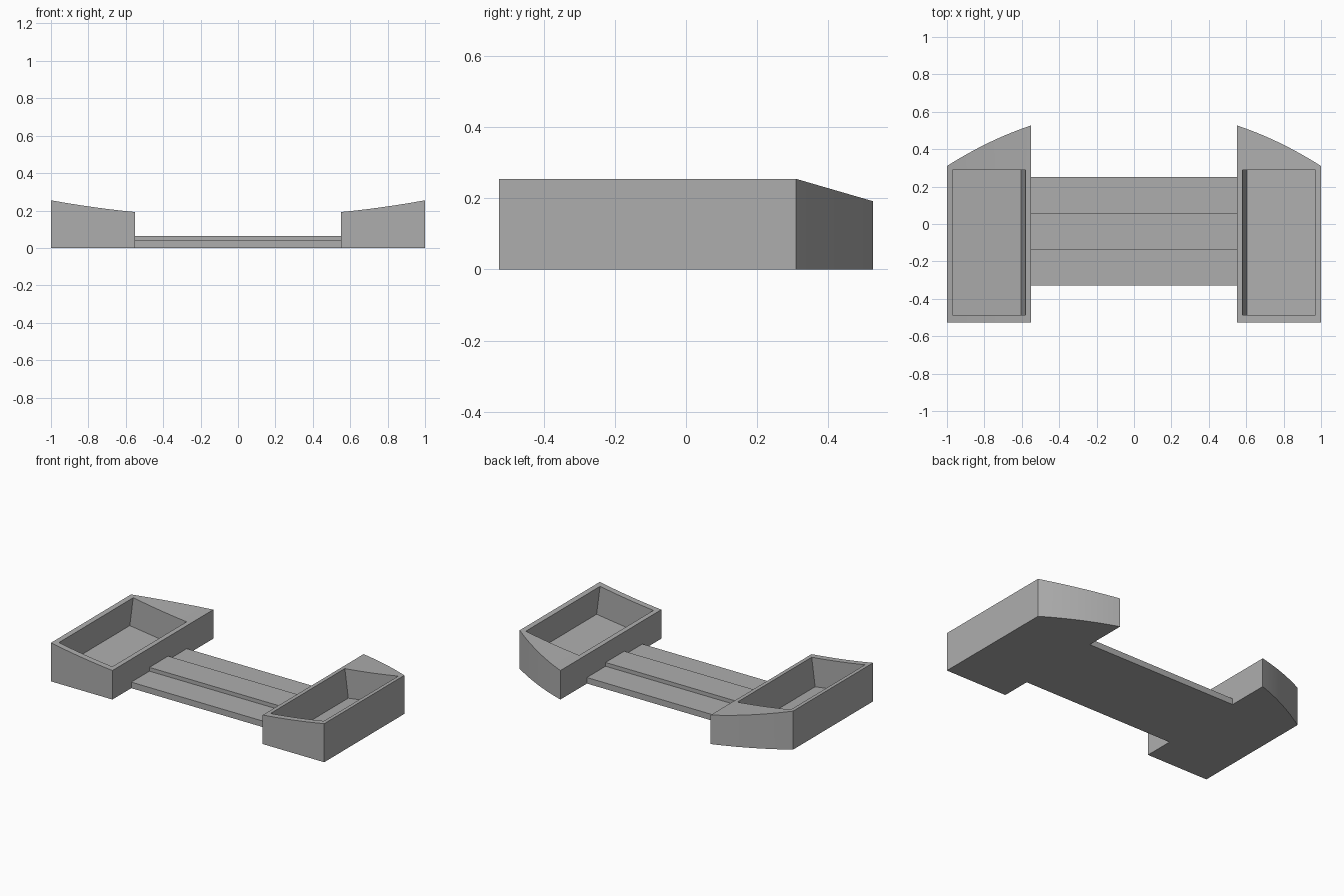
import bpy
import bmesh
import math

if "Cube" in bpy.data.objects:
    bpy.data.objects.remove(bpy.data.objects["Cube"], do_unlink=True)

# One flat grey for everything
grey = bpy.data.materials.new("plain grey")
grey.use_nodes = True
colour = (0.42, 0.42, 0.42, 1)
grey.diffuse_color = colour
grey.node_tree.nodes["Principled BSDF"].inputs["Base Color"].default_value = colour

INNER, OUTER, FRONT = 0.55, 1.0, -0.527
STEPS = 12


def make_object(name, bm):
    bmesh.ops.recalc_face_normals(bm, faces=bm.faces)
    mesh = bpy.data.meshes.new(name)
    bm.to_mesh(mesh)
    bm.free()
    mesh.materials.append(grey)
    obj = bpy.data.objects.new(name, mesh)
    bpy.context.collection.objects.link(obj)
    return obj


def extrude_outline(points, offset):
    """Closed solid from a flat outline pushed along an offset."""
    bm = bmesh.new()
    face = bm.faces.new([bm.verts.new(p) for p in points])
    new = bmesh.ops.extrude_face_region(bm, geom=[face])["geom"]
    verts = [v for v in new if isinstance(v, bmesh.types.BMVert)]
    bmesh.ops.translate(bm, verts=verts, vec=offset)
    return bm


def activate(obj):
    bpy.ops.object.select_all(action="DESELECT")
    obj.select_set(True)
    bpy.context.view_layer.objects.active = obj


def make_tray(name, side):
    # Block with a bowed back and a gently dished, outward-rising top
    bm = bmesh.new()
    rows = []
    for i in range(STEPS + 1):
        t = i / STEPS
        bow = 4 * t * (1 - t)
        x = side * (INNER + (OUTER - INNER) * t)
        back = 0.527 - 0.217 * t + 0.017 * bow
        top = 0.192 + 0.063 * t - 0.005 * bow
        rows.append([bm.verts.new(p) for p in (
            (x, FRONT, 0), (x, back, 0), (x, back, top), (x, FRONT, top))])
    for a, b in zip(rows, rows[1:]):
        for k in range(4):
            n = (k + 1) % 4
            bm.faces.new((a[k], a[n], b[n], b[k]))
    bm.faces.new(rows[0])
    bm.faces.new(rows[-1])
    tray = make_object(name, bm)

    # Pocket sunk square to the sloping top
    slope, height = 0.133, 0.35
    floor = [(0.604, 0.006), (0.995, 0.058)]
    profile = floor + [(x - slope * height, z + height) for x, z in reversed(floor)]
    cutter = make_object("pocket_cutter", extrude_outline(
        [(side * x, -0.487, z) for x, z in profile], (0, 0.777, 0)))
    cutter.hide_render = True
    cut = tray.modifiers.new("pocket", "BOOLEAN")
    cut.operation = "DIFFERENCE"
    cut.solver = "EXACT"
    cut.object = cutter
    activate(tray)
    bpy.ops.object.modifier_apply(modifier=cut.name)
    bpy.data.objects.remove(cutter, do_unlink=True)
    bpy.ops.object.shade_smooth_by_angle(angle=math.radians(20))


make_tray("left_tray", 1)
make_tray("right_tray", -1)

# Low bridge with a raised centre strip
LOW, HIGH = 0.04, 0.065
bridge_profile = [(-0.33, 0), (0.25, 0), (0.25, LOW), (0.055, LOW),
                  (0.055, HIGH), (-0.14, HIGH), (-0.14, LOW), (-0.33, LOW)]
make_object("bridge", extrude_outline(
    [(-INNER, y, z) for y, z in bridge_profile], (2 * INNER, 0, 0)))
